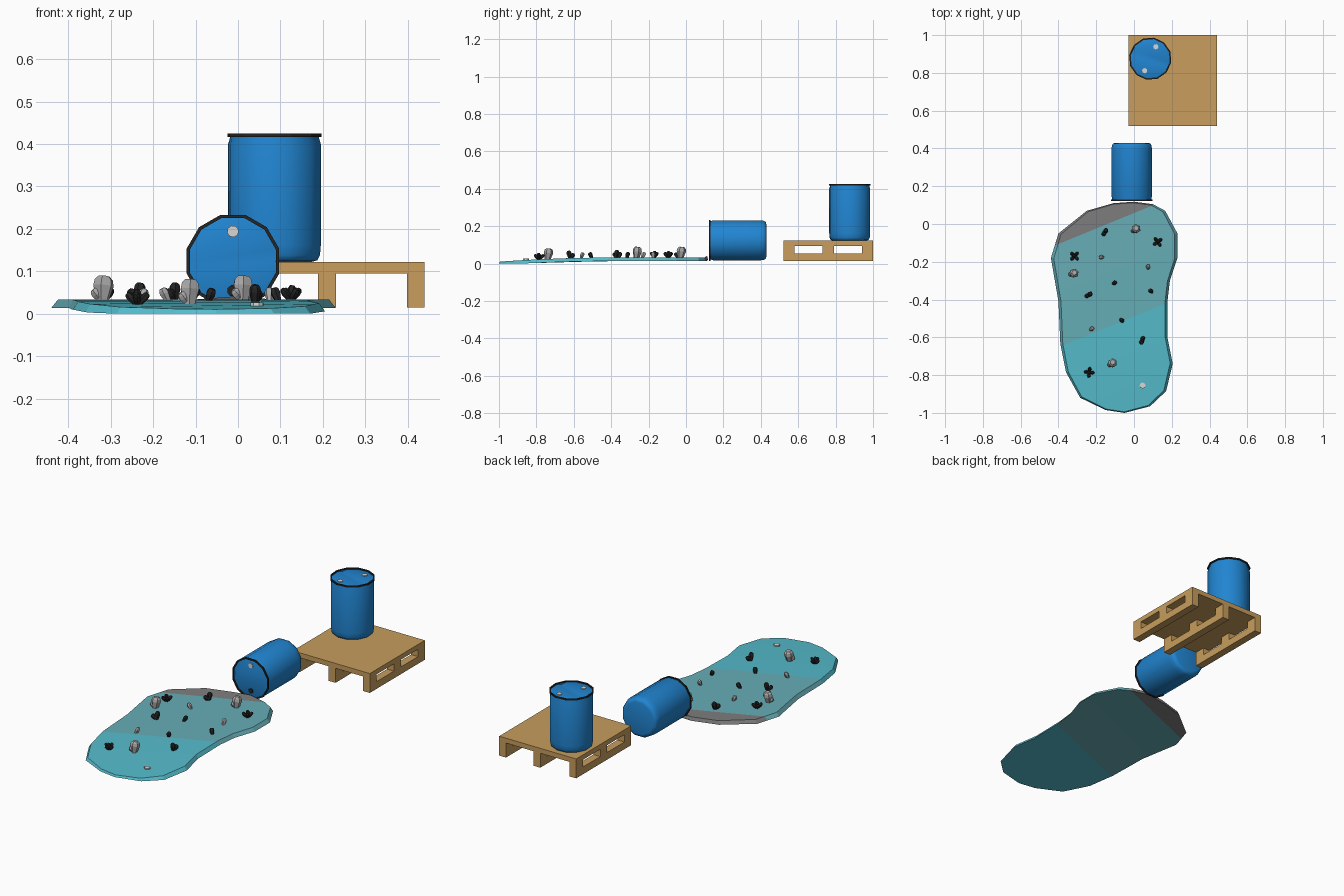
import bpy, bmesh, math, random
from mathutils import Vector, Matrix

if "Cube" in bpy.data.objects:
    bpy.data.objects.remove(bpy.data.objects["Cube"])

random.seed(4)

def mat(name, r, g, b):
    m = bpy.data.materials.new(name)
    m.diffuse_color = (r, g, b, 1)
    m.use_nodes = True
    m.node_tree.nodes["Principled BSDF"].inputs["Base Color"].default_value = m.diffuse_color
    return m

BLUE = mat("drum blue", 0.015, 0.235, 0.64)
BLACK = mat("black", 0.018, 0.018, 0.018)
WHITE = mat("cap white", 0.68, 0.68, 0.68)
WOOD = mat("pallet wood", 0.58, 0.34, 0.11)
TEAL = mat("spill teal", 0.09, 0.50, 0.60)
PALE = mat("spill grey teal", 0.135, 0.42, 0.47)
GREY = mat("spill grey", 0.21, 0.21, 0.21)
STONE = mat("crystal grey", 0.40, 0.40, 0.40)

def make(name, bm, mats, matrix=Matrix(), smooth=False):
    bmesh.ops.recalc_face_normals(bm, faces=bm.faces)
    me = bpy.data.meshes.new(name)
    bm.to_mesh(me)
    bm.free()
    for m in mats:
        me.materials.append(m)
    ob = bpy.data.objects.new(name, me)
    bpy.context.collection.objects.link(ob)
    ob.matrix_world = matrix
    if smooth:
        bpy.ops.object.select_all(action='DESELECT')
        ob.select_set(True)
        bpy.context.view_layer.objects.active = ob
        bpy.ops.object.shade_smooth_by_angle(angle=math.radians(50))
    return ob

def ring(bm, r, z, n=12, phase=math.pi / 12):
    return [bm.verts.new((r * math.cos(phase + i * 2 * math.pi / n),
                          r * math.sin(phase + i * 2 * math.pi / n), z)) for i in range(n)]

def lathe(bm, profile, n=12, phase=math.pi / 12, closed=False):
    rings = [ring(bm, r, z, n, phase) for r, z in profile]
    pairs = list(zip(rings, rings[1:])) + ([(rings[-1], rings[0])] if closed else [])
    for a, b in pairs:
        for i in range(n):
            j = (i + 1) % n
            bm.faces.new((a[i], a[j], b[j], b[i]))
    return rings

def disc(name, r, h, material, matrix):
    bm = bmesh.new()
    rs = lathe(bm, [(r, 0), (r, h)], 8)
    bm.faces.new(rs[0])
    bm.faces.new(rs[1])
    make(name, bm, [material], matrix)

# Drums: body with folded lid, black rim, caps
def drum(name, matrix, length, lower_open):
    L = length
    bm = bmesh.new()
    rs = lathe(bm, [(0.088, 0), (0.103, 0.004), (0.109, 0.016), (0.111, 0.04),
                    (0.111, L - 0.025), (0.107, L - 0.012), (0.107, L - 0.007)])
    bm.faces.new(rs[0])
    lid = ring(bm, 0.105, L - 0.006)
    for i in range(12):
        j = (i + 1) % 12
        bm.faces.new((rs[-1][i], rs[-1][j], lid[j], lid[i]))
    a, b = [bm.verts.new((s * 0.101, 0, L - 0.012)) for s in (1, -1)]
    bm.faces.new([a] + lid[0:6] + [b])
    bm.faces.new([b] + lid[6:12] + [a])
    bm.faces.new((lid[11], lid[0], a))
    bm.faces.new((lid[5], lid[6], b))
    make(name + "_body", bm, [BLUE], matrix, True)
    bm = bmesh.new()
    lathe(bm, [(0.113, L - 0.008), (0.113, L), (0.105, L), (0.105, L - 0.008)], closed=True)
    make(name + "_rim", bm, [BLACK], matrix)
    for s, tag in ((1, "upper"), (-1, "lower")):
        hole = lower_open and s < 0
        disc(f"{name}_{'opening' if hole else tag + '_cap'}", 0.014, 0.007,
             BLACK if hole else WHITE,
             matrix @ Matrix.Translation((0, s * 0.07, L - 0.010)))

drum("upright_drum", Matrix.Translation((0.086, 0.875, 0.122))
     @ Matrix.Rotation(math.radians(-25), 4, 'Z'), 0.303, False)
drum("fallen_drum", Matrix.Translation((-0.012, 0.43, 0.124))
     @ Matrix.Rotation(math.radians(90), 4, 'X'), 0.307, True)

# Pallet: deck and three runners with two fork slots each
def box(bm, x0, x1, y0, y1, z0, z1):
    bmesh.ops.create_cube(bm, size=1, matrix=Matrix.Translation(
        ((x0 + x1) / 2, (y0 + y1) / 2, (z0 + z1) / 2))
        @ Matrix.Diagonal((x1 - x0, y1 - y0, z1 - z0, 1)))

bm = bmesh.new()
box(bm, -0.03, 0.44, 0.52, 1.0, 0.095, 0.122)
make("pallet_deck", bm, [WOOD])
for k, x in enumerate((-0.03, 0.189, 0.398)):
    bm = bmesh.new()
    box(bm, x, x + 0.042, 0.52, 1.0, 0.015, 0.055)
    for y0, y1 in ((0.52, 0.58), (0.73, 0.79), (0.94, 1.0)):
        box(bm, x, x + 0.042, y0, y1, 0.055, 0.095)
    make(f"pallet_runner_{k + 1}", bm, [WOOD])

# Spill: outlined slab, cut along two slanted lines into colour bands
OUTLINE = [(0, .118), (.1, .105), (.165, .07), (.23, -.05), (.23, -.18), (.19, -.3), (.177, -.41),
           (.177, -.6), (.205, -.74), (.17, -.885), (.085, -.965), (-.05, -1), (-.15, -.985),
           (-.285, -.92), (-.36, -.785), (-.39, -.635), (-.4, -.41), (-.44, -.18), (-.4, -.05),
           (-.25, .07), (-.11, .11)]

def top_z(y):
    t = min(1, max(0, (y + 1) / 0.65))
    return 0.010 + 0.023 * t * (2 - t)

bm = bmesh.new()
low = [bm.verts.new((x, y, 0)) for x, y in OUTLINE]
high = [bm.verts.new((-0.1 + (x + 0.1) * 0.955, -0.44 + (y + 0.44) * 0.99, 1)) for x, y in OUTLINE]
bm.faces.new(low)
bm.faces.new(high)
for i in range(len(low)):
    j = (i + 1) % len(low)
    bm.faces.new((low[i], low[j], high[j], high[i]))
NORMAL = Vector((-0.41, 1, 0))
CUTS = (-0.489, 0.058)          # band borders: y - 0.41 x
for c in (-0.85, -0.67, CUTS[0], -0.2, CUTS[1]):
    bmesh.ops.bisect_plane(bm, geom=bm.verts[:] + bm.edges[:] + bm.faces[:],
                           plane_co=(0, c, 0), plane_no=NORMAL)
for f in bm.faces:
    d = f.calc_center_median().dot(NORMAL)
    f.material_index = sum(d > c for c in CUTS)
for v in bm.verts:
    t = top_z(v.co.y)
    if v.co.y > 0.1 and abs(v.co.x) < 0.05:
        t += 0.008              # lip rising to the drum opening
    v.co.z = t if v.co.z > 0.5 else max(0, t - 0.019)
make("spill", bm, [TEAL, PALE, GREY])

# Crystals: flared columns, alone or in splayed clusters
def shard(bm, tilt, turn, length, r):
    m = Matrix.Rotation(turn, 4, 'Z') @ Matrix.Rotation(tilt, 4, 'Y')
    rs = lathe(bm, [(r * 0.55, -0.006), (r, length * 0.6), (r * 0.9, length * 0.85),
                    (r * 0.55, length)], 6, 0.3)
    bm.faces.new(rs[0])
    bm.faces.new(rs[-1])
    bmesh.ops.transform(bm, matrix=m, verts=[v for q in rs for v in q])

def crystal(name, x, y, material, kind):
    bm = bmesh.new()
    spin = random.uniform(0, 6)
    if kind == "cross":
        shard(bm, 0.1, spin, 0.036, 0.010)
        for k in range(4):
            shard(bm, 0.75, spin + k * math.pi / 2, 0.037, 0.0095)
    elif kind == "pair":
        shard(bm, 0.2, spin, 0.042, 0.014)
        shard(bm, 0.75, spin + 2.6, 0.034, 0.012)
    elif kind == "tall":
        shard(bm, 0.15, spin, 0.058, 0.025)
        shard(bm, 0.7, spin + 2.2, 0.034, 0.013)
    else:
        shard(bm, 0.45, spin, 0.032, 0.012)
    make(name, bm, [material], Matrix.Translation((x, y, top_z(y) - 0.002)))

DARK = [(-.15, -.04, "pair"), (.125, -.095, "cross"), (-.315, -.17, "cross"),
        (-.235, -.375, "pair"), (-.11, -.315, "small"), (.095, -.36, "small"),
        (-.07, -.505, "small"), (.04, -.62, "pair"), (-.237, -.785, "cross")]
LIGHT = [(.01, -.03, "tall"), (-.165, -.175, "small"), (.075, -.235, "small"),
         (-.32, -.265, "tall"), (-.23, -.56, "small"), (-.115, -.74, "tall")]
for mtl, tag, spots in ((BLACK, "dark", DARK), (STONE, "light", LIGHT)):
    for i, (x, y, kind) in enumerate(spots):
        crystal(f"{tag}_crystal_{i + 1}", x, y, mtl, kind)

# Loose cap lying on the spill
disc("loose_cap", 0.016, 0.008, WHITE, Matrix.Translation((0.045, -0.855, top_z(-0.855) - 0.001)))
